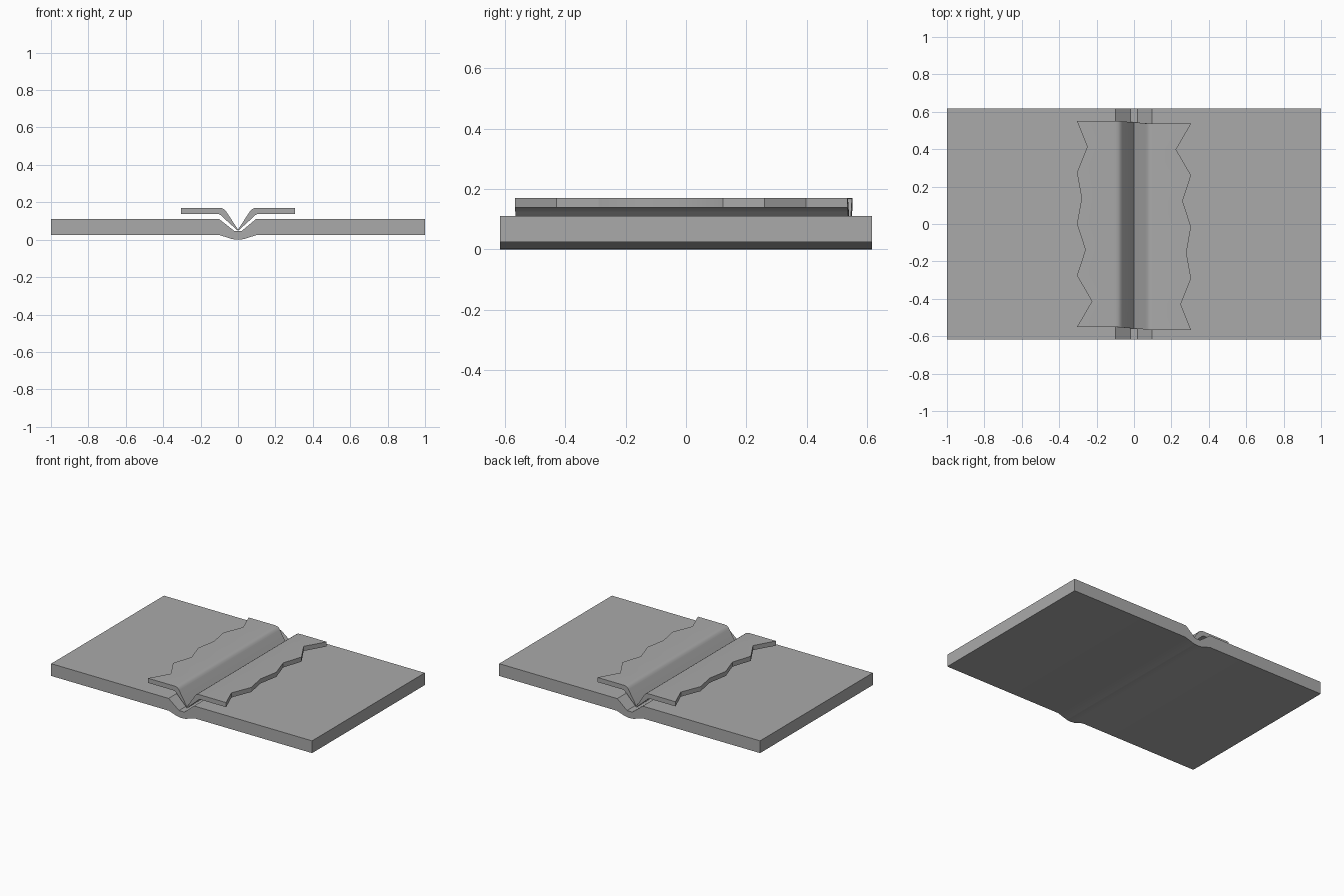
import bpy, bmesh, math

cube = bpy.data.objects.get("Cube")
if cube:
    bpy.data.objects.remove(cube, do_unlink=True)

grey = bpy.data.materials.new("mid_grey")
grey.use_nodes = True
colour = (0.4, 0.4, 0.4, 1)
grey.diffuse_color = colour
grey.node_tree.nodes["Principled BSDF"].inputs["Base Color"].default_value = colour


def loft(name, sections):
    """Join closed cross-sections into one solid with capped ends."""
    bm = bmesh.new()
    rings = [[bm.verts.new(p) for p in s] for s in sections]
    n = len(rings[0])
    for a, b in zip(rings, rings[1:]):
        for i in range(n):
            j = (i + 1) % n
            bm.faces.new((a[i], a[j], b[j], b[i]))
    bm.faces.new(rings[0])
    bm.faces.new(rings[-1])
    bmesh.ops.recalc_face_normals(bm, faces=bm.faces)
    mesh = bpy.data.meshes.new(name)
    bm.to_mesh(mesh)
    bm.free()
    mesh.materials.append(grey)
    obj = bpy.data.objects.new(name, mesh)
    bpy.context.collection.objects.link(obj)
    bpy.ops.object.select_all(action='DESELECT')
    bpy.context.view_layer.objects.active = obj
    obj.select_set(True)
    bpy.ops.object.shade_smooth_by_angle(angle=math.radians(30))
    return obj


# Base slab with a valley on top and a shallow bulge underneath
slab = [(-1, .11), (-.1, .11), (-.02, .047), (.02, .047), (.095, .11), (1, .11),
        (1, .025), (.1, .025), (.03, .003), (0, 0), (-.03, .003), (-.1, .025), (-1, .025)]
loft("base_slab", [[(x, y, z) for x, z in slab] for y in (-.617, .617)])

# Bent flap: outer edge is torn in a zigzag, inner edge dips into the valley
upper = [(-.1, .17), (-.085, .168), (-.073, .162), (-.063, .15), (0, .055)]
lower = [(0, .047), (-.083, .122), (-.092, .131), (-.1, .136), (-.11, .138)]
torn_edge = [.305, .225, .305, .26, .305, .28, .305, .25, .305]


def flap(name, side, shift):
    sections = []
    for i, edge in enumerate(torn_edge):
        y = -.551 + i * .1378
        ring = [(-edge, .17)] + upper + lower + [(-edge, .138)]
        # the ends skew slightly along the bend
        sections.append([(side * x, side * (y - .008 * max(0, 1 + x / .09)) + shift, z)
                         for x, z in ring])
    return loft(name, sections)


flap("right_flap", 1, 0)
flap("left_flap", -1, -.015)
